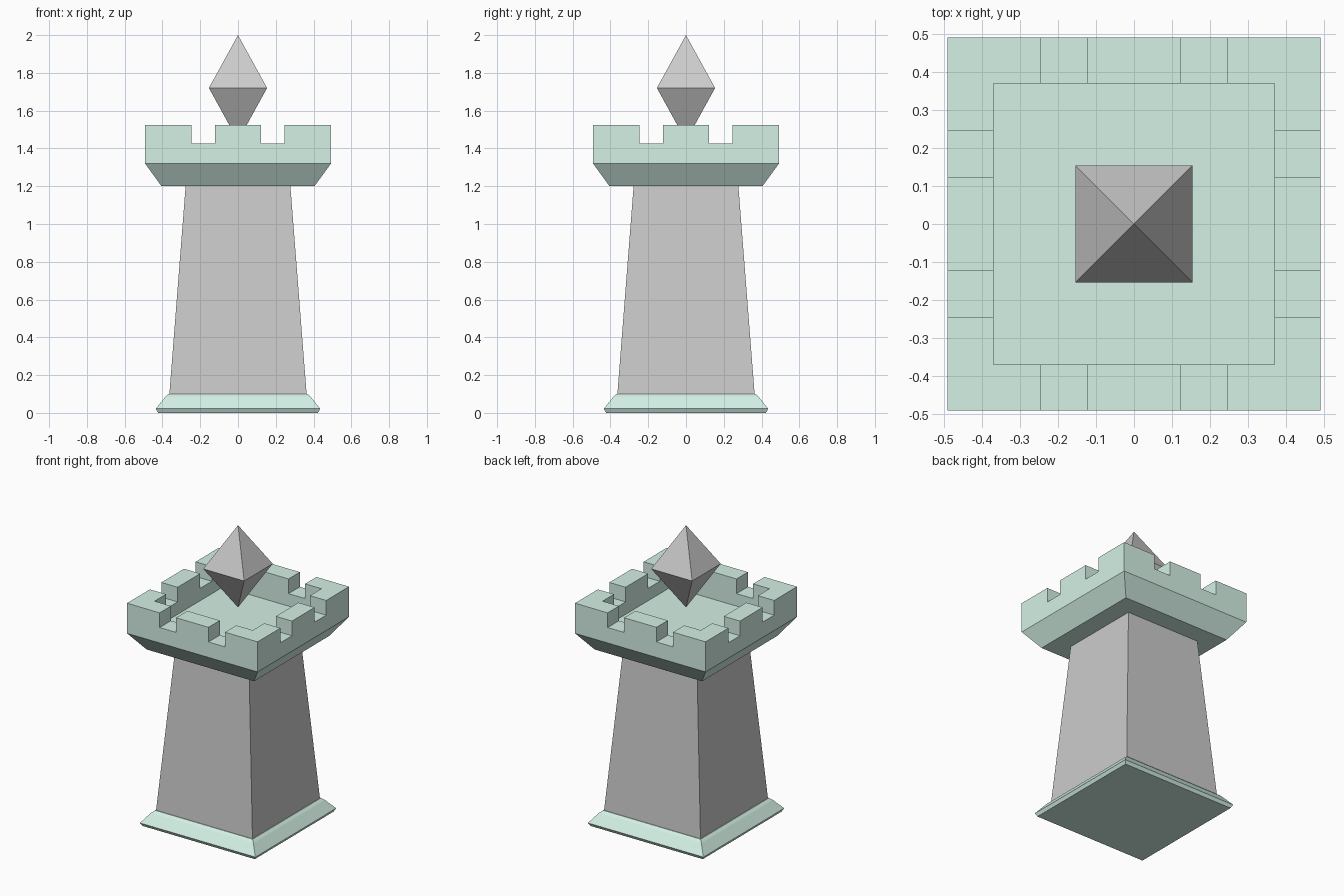
import bpy, bmesh

if "Cube" in bpy.data.objects:
    bpy.data.objects.remove(bpy.data.objects["Cube"])

green = bpy.data.materials.new("pale_green")
green.diffuse_color = (0.66, 0.88, 0.79, 1)
green.use_nodes = True
green.node_tree.nodes["Principled BSDF"].inputs["Base Color"].default_value = green.diffuse_color


def loft(name, profile, mat=None):
    """Stack of square rings (half width, z); zero width makes a point."""
    bm = bmesh.new()
    rings = []
    for h, z in profile:
        if h == 0:
            rings.append([bm.verts.new((0, 0, z))] * 4)
        else:
            rings.append([bm.verts.new((sx * h, sy * h, z))
                          for sx, sy in ((-1, -1), (1, -1), (1, 1), (-1, 1))])
    for a, b in zip(rings, rings[1:]):
        for i in range(4):
            j = (i + 1) % 4
            quad = list(dict.fromkeys((a[i], a[j], b[j], b[i])))
            bm.faces.new(quad)
    for ring in (rings[0], rings[-1]):
        if ring[0] is not ring[1]:
            bm.faces.new(ring)
    bmesh.ops.recalc_face_normals(bm, faces=bm.faces)
    me = bpy.data.meshes.new(name)
    bm.to_mesh(me)
    bm.free()
    if mat:
        me.materials.append(mat)
    ob = bpy.data.objects.new(name, me)
    bpy.context.collection.objects.link(ob)
    return ob


# Bevelled plinth
loft("plinth", [(0.423, 0), (0.435, 0.022), (0.385, 0.085), (0.368, 0.1)], green)

# Tapered shaft
loft("shaft", [(0.364, 0.09), (0.277, 1.205)])

# Battlement: flared underside, parapet wall and sunken floor
battlement = loft("battlement", [(0.405, 1.2), (0.492, 1.32), (0.492, 1.525),
                                 (0.37, 1.525), (0.37, 1.34)], green)

# Notches: bars cut through opposite walls in both directions
for axis in (0, 1):
    for side in (-1, 1):
        loc = [0, 0, 1.525]
        size = [1.4, 1.4, 0.2]
        loc[axis] = side * 0.184
        size[axis] = 0.124
        bpy.ops.mesh.primitive_cube_add(size=1, location=loc)
        cutter = bpy.context.object
        cutter.name = "notch_cutter"
        cutter.scale = size
        cutter.hide_render = True
        bpy.context.view_layer.update()
        mod = battlement.modifiers.new("notch", 'BOOLEAN')
        mod.operation = 'DIFFERENCE'
        mod.solver = 'EXACT'
        mod.object = cutter
        bpy.context.view_layer.objects.active = battlement
        bpy.ops.object.modifier_apply(modifier=mod.name)
        bpy.data.objects.remove(cutter)

# Floating crystal
loft("crystal", [(0, 1.44), (0.154, 1.72), (0, 2.0)])
